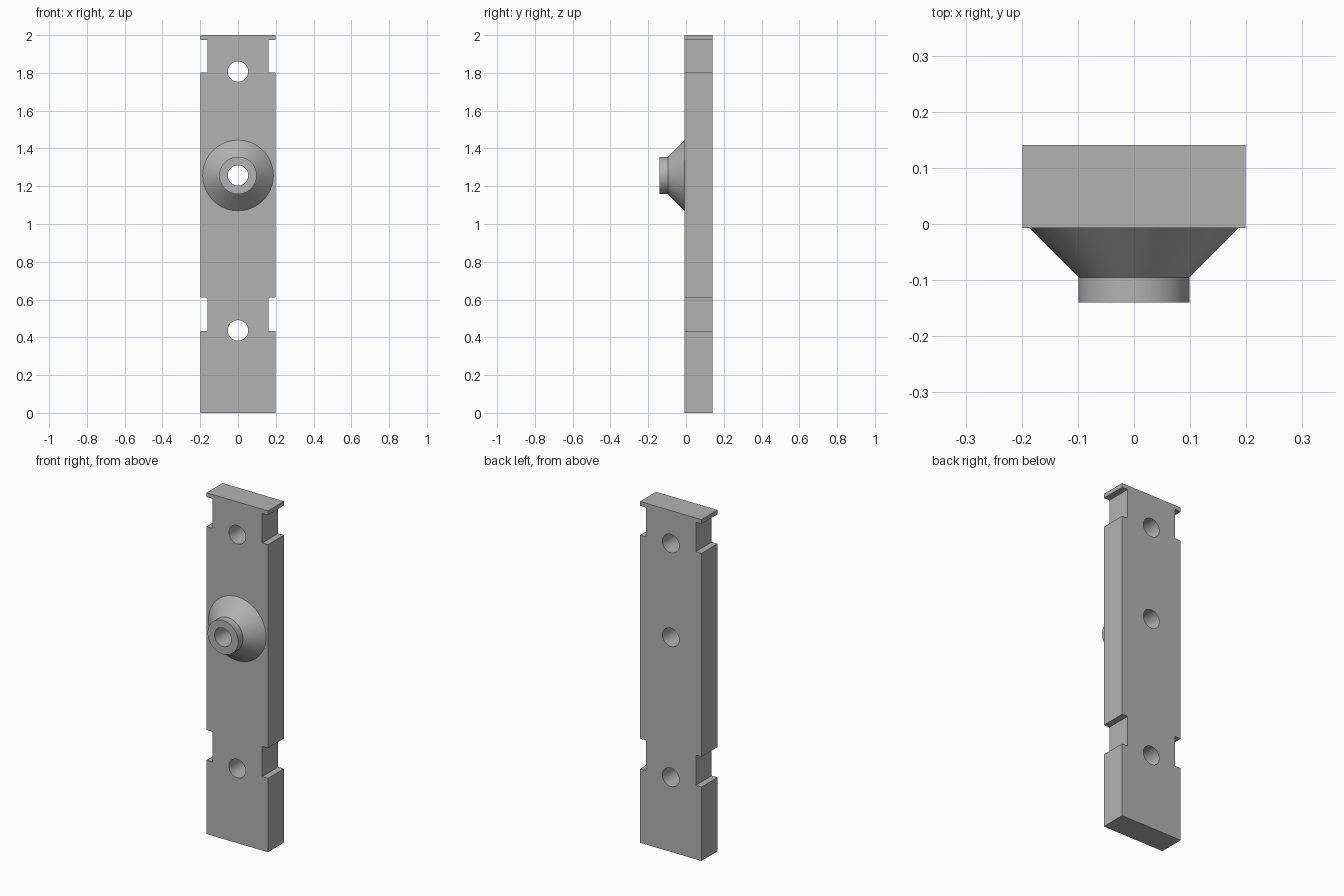
import bpy
import bmesh
import math

FRONT, BACK = -0.007, 0.141
BOSS_Z, HOLE_R = 1.257, 0.054
SEGMENTS = 64

if "Cube" in bpy.data.objects:
    bpy.data.objects.remove(bpy.data.objects["Cube"])

grey = bpy.data.materials.new("plain grey")
grey.use_nodes = True
colour = (0.45, 0.45, 0.45, 1)
grey.diffuse_color = colour
grey.node_tree.nodes["Principled BSDF"].inputs["Base Color"].default_value = colour


def finish(name, bm):
    bmesh.ops.recalc_face_normals(bm, faces=bm.faces)
    mesh = bpy.data.meshes.new(name)
    bm.to_mesh(mesh)
    bm.free()
    mesh.materials.append(grey)
    obj = bpy.data.objects.new(name, mesh)
    bpy.context.collection.objects.link(obj)
    return obj


def extruded_plate(name, outline):
    bm = bmesh.new()
    face = bm.faces.new([bm.verts.new((x, FRONT, z)) for x, z in outline])
    new = bmesh.ops.extrude_face_region(bm, geom=[face])["geom"]
    verts = [v for v in new if isinstance(v, bmesh.types.BMVert)]
    bmesh.ops.translate(bm, verts=verts, vec=(0, BACK - FRONT, 0))
    return finish(name, bm)


def turned(name, z, profile):
    """Solid of revolution about the y direction from (radius, y) pairs."""
    bm = bmesh.new()
    rings = []
    for r, y in profile:
        angles = [math.tau * i / SEGMENTS for i in range(SEGMENTS)]
        rings.append([bm.verts.new((r * math.cos(a), y, z + r * math.sin(a)))
                      for a in angles])
    for a, b in zip(rings, rings[1:]):
        for i in range(SEGMENTS):
            j = (i + 1) % SEGMENTS
            bm.faces.new((a[i], a[j], b[j], b[i]))
    bm.faces.new(rings[0])
    bm.faces.new(rings[-1])
    return finish(name, bm)


def combine(target, tool, operation):
    mod = target.modifiers.new(tool.name, "BOOLEAN")
    mod.operation = operation
    mod.solver = "EXACT"
    mod.object = tool
    bpy.context.view_layer.objects.active = target
    bpy.ops.object.modifier_apply(modifier=mod.name)
    bpy.data.objects.remove(tool)


# Bar with two pairs of side notches
W, N = 0.199, 0.162
side = [(W, 0), (W, 0.433), (N, 0.433), (N, 0.61), (W, 0.61),
        (W, 1.802), (N, 1.802), (N, 1.975), (W, 1.975), (W, 2)]
bar = extruded_plate("notched_bar", side + [(-x, z) for x, z in reversed(side)])

# Conical boss with a short collar on the front
boss = turned("conical_boss", BOSS_Z, [(0.187, 0.03), (0.187, FRONT),
                                       (0.099, -0.095), (0.099, -0.14)])
combine(bar, boss, "UNION")

# Through holes
for z in (0.437, BOSS_Z, 1.807):
    combine(bar, turned("hole_cutter", z, [(HOLE_R, -0.3), (HOLE_R, 0.3)]), "DIFFERENCE")

# Smooth round walls, crisp edges
bpy.ops.object.select_all(action="DESELECT")
bar.select_set(True)
bpy.context.view_layer.objects.active = bar
bpy.ops.object.shade_smooth_by_angle(angle=math.radians(25))
